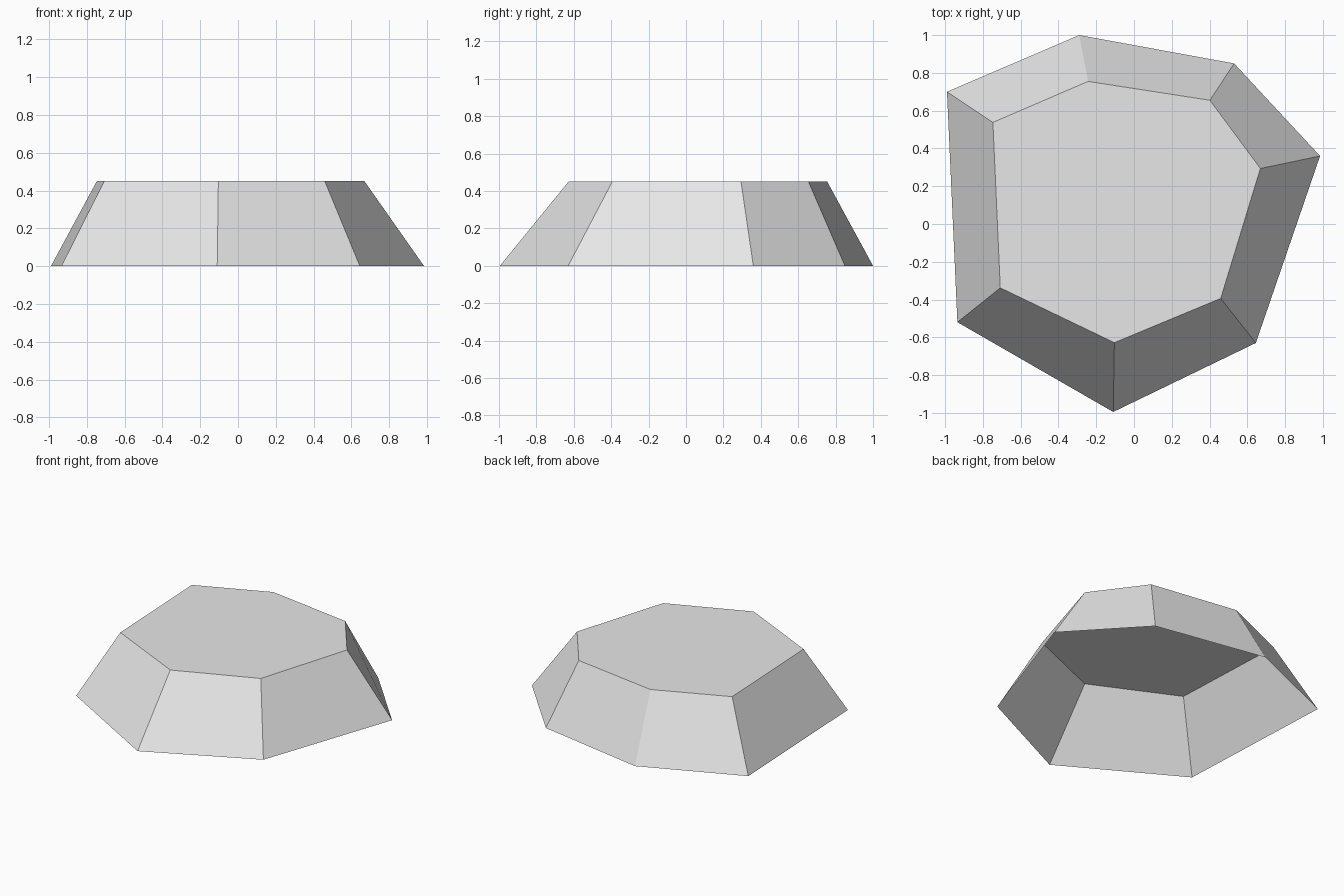
import bpy
import bmesh

cube = bpy.data.objects.get("Cube")
if cube:
    bpy.data.objects.remove(cube, do_unlink=True)

HEIGHT = 0.45

# Matching outlines, counter-clockwise
base_outline = [(-0.29, 1.0), (-0.99, 0.70), (-0.935, -0.52), (-0.11, -0.995),
                (0.645, -0.63), (0.985, 0.36), (0.53, 0.85)]
top_outline = [(-0.243, 0.755), (-0.747, 0.538), (-0.708, -0.338), (-0.104, -0.628),
               (0.459, -0.394), (0.669, 0.294), (0.402, 0.655)]

# Plain grey stone
stone = bpy.data.materials.new("light grey stone")
stone.use_nodes = True
grey = (0.8, 0.8, 0.8, 1.0)
stone.diffuse_color = grey
for node in stone.node_tree.nodes:
    if node.type == "BSDF_PRINCIPLED":
        node.inputs["Base Color"].default_value = grey

# Sloped walls and flat cap, open underneath
bm = bmesh.new()
lower = [bm.verts.new((x, y, 0)) for x, y in base_outline]
upper = [bm.verts.new((x, y, HEIGHT)) for x, y in top_outline]
bm.faces.new(upper)
count = len(lower)
for i in range(count):
    j = (i + 1) % count
    bm.faces.new((lower[i], lower[j], upper[j], upper[i]))

mesh = bpy.data.meshes.new("flat_topped_rock")
bm.to_mesh(mesh)
bm.free()
mesh.materials.append(stone)
rock = bpy.data.objects.new("flat_topped_rock", mesh)
bpy.context.collection.objects.link(rock)
